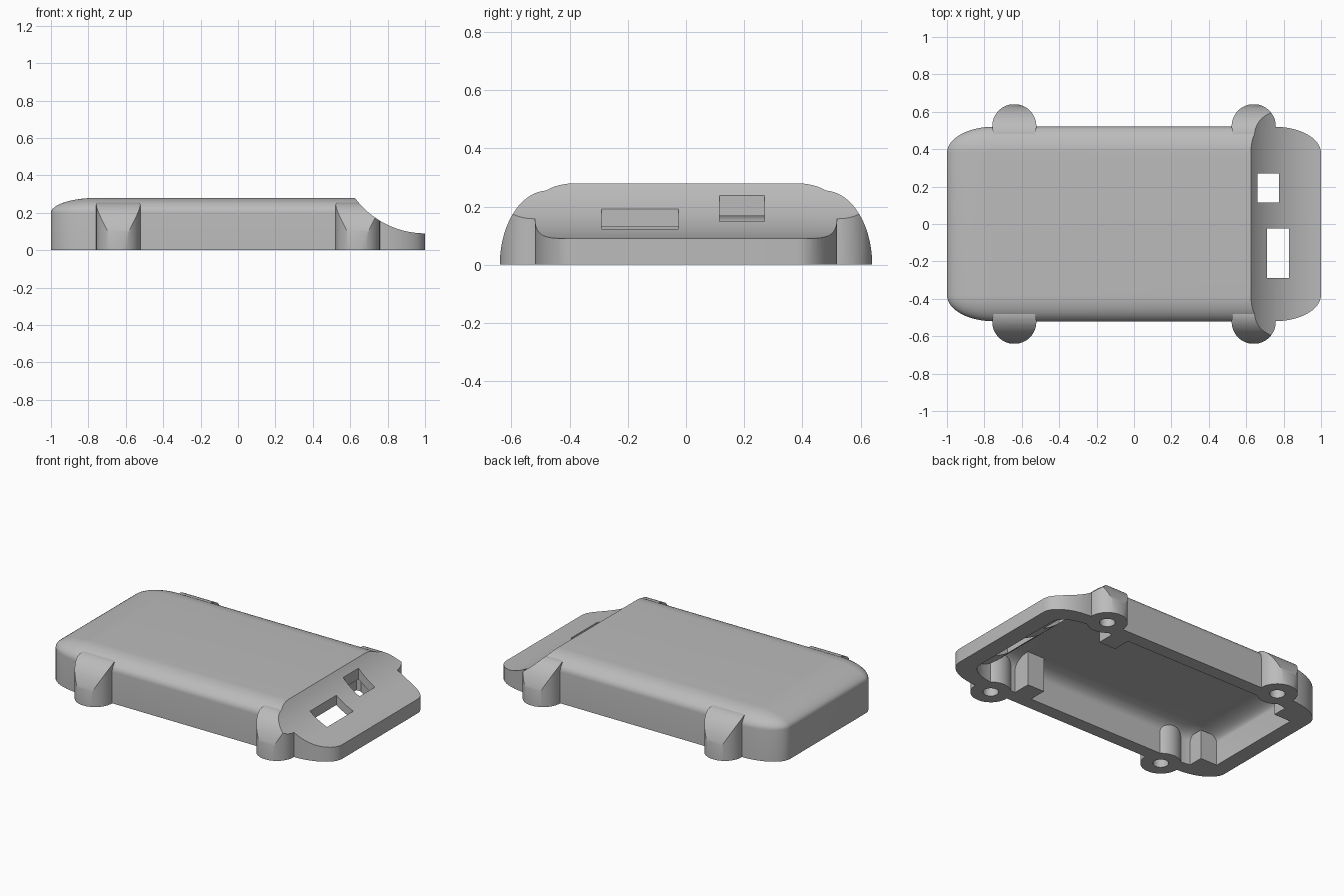
import bpy, bmesh
from math import sin, cos, pi, radians

cube = bpy.data.objects.get("Cube")
if cube:
    bpy.data.objects.remove(cube, do_unlink=True)

grey = bpy.data.materials.new("plain grey")
grey.use_nodes = True
COLOR = (0.5, 0.5, 0.5, 1)
grey.diffuse_color = COLOR
grey.node_tree.nodes["Principled BSDF"].inputs["Base Color"].default_value = COLOR


def finish(bm, name):
    bmesh.ops.remove_doubles(bm, verts=bm.verts, dist=1e-5)
    bmesh.ops.recalc_face_normals(bm, faces=bm.faces)
    mesh = bpy.data.meshes.new(name)
    bm.to_mesh(mesh)
    bm.free()
    obj = bpy.data.objects.new(name, mesh)
    mesh.materials.append(grey)
    bpy.context.collection.objects.link(obj)
    return obj


def loft(name, rings):
    """Closed solid through equal-length rings of points."""
    bm = bmesh.new()
    loops = [[bm.verts.new(p) for p in ring] for ring in rings]
    n = len(loops[0])
    for a, b in zip(loops, loops[1:]):
        for i in range(n):
            j = (i + 1) % n
            bm.faces.new((a[i], a[j], b[j], b[i]))
    bm.faces.new(loops[0])
    bm.faces.new(loops[-1])
    return finish(bm, name)


def box(name, x0, x1, y0, y1, z0, z1):
    return loft(name, [[(x0, y0, z), (x1, y0, z), (x1, y1, z), (x0, y1, z)]
                       for z in (z0, z1)])


def pillow(name, x0, x1, half_y, z0, z1, rx, ry, rz, steps=12):
    """Box with ellipsoidal upper edges and elliptical plan corners."""
    def ring(scale, z):
        pts = []
        for q in range(4):
            sx, sy = ((1, 1), (-1, 1), (-1, -1), (1, -1))[q]
            cx = x1 - rx if sx > 0 else x0 + rx
            for k in range(steps + 1):
                a = (q + k / steps) * pi / 2
                pts.append((cx + rx * scale * cos(a),
                            sy * (half_y - ry) + ry * scale * sin(a), z))
        return pts
    rings = [ring(1, z0)]
    for k in range(steps + 1):
        t = k / steps * pi / 2
        rings.append(ring(cos(t), z1 - rz + rz * sin(t)))
    return loft(name, rings)


def cylinder(name, x, y, r, z0, z1, n=48):
    return loft(name, [[(x + r * cos(2 * pi * i / n), y + r * sin(2 * pi * i / n), z)
                        for i in range(n)] for z in (z0, z1)])


def scoop(name, r, n=160):
    """Cylinder lying along y that hollows the connector end."""
    return loft(name, [[(1 + r * cos(2 * pi * i / n), y, 0.555 + r * sin(2 * pi * i / n))
                        for i in range(n)] for y in (-1, 1)])


def combine(obj, tool, operation):
    mod = obj.modifiers.new(operation.lower(), "BOOLEAN")
    mod.operation, mod.object, mod.solver = operation, tool, "EXACT"
    bpy.context.view_layer.objects.active = obj
    bpy.ops.object.modifier_apply(modifier=mod.name)
    bpy.data.objects.remove(tool, do_unlink=True)


# Hollow shell, with a roof that follows the scooped end
case = pillow("case_shell", -1, 1, 0.52, 0, 0.28, 0.25, 0.14, 0.08)
cavity = pillow("cavity_cutter", -0.9, 0.89, 0.435, -0.1, 0.22, 0.2, 0.11, 0.07)
combine(cavity, scoop("roof_keeper", 0.515), "DIFFERENCE")
combine(case, cavity, "DIFFERENCE")

# Screw lugs with curved shoulders, inner ribs and corner posts
for sx in (-1, 1):
    for sy in (-1, 1):
        lug = cylinder("screw_lug", sx * 0.64, sy * 0.523, 0.118, 0, 0.3)
        arc = [(0.475 + 0.165 * cos(pi / 2 * k / 24), 0.255 * sin(pi / 2 * k / 24))
               for k in range(25)]
        section = [(0.645, -0.05), (0.641, -0.01)] + arc + [(0.35, 0.255), (0.35, -0.05)]
        shoulder = loft("lug_shoulder", [[(x, sy * y, z) for y, z in section]
                                         for x in (sx * 0.64 - 0.2, sx * 0.64 + 0.2)])
        combine(lug, shoulder, "INTERSECT")
        combine(case, lug, "UNION")
for sy in (-1, 1):
    y0, y1 = sorted((sy * 0.32, sy * 0.46))
    combine(case, box("inner_rib", 0.41, 0.53, y0, y1, 0, 0.235), "UNION")
    y0, y1 = sorted((sy * 0.33, sy * 0.45))
    combine(case, box("corner_post", -0.93, -0.78, y0, y1, 0, 0.19), "UNION")

# Scooped end, two port openings and blind screw holes
combine(case, scoop("scoop_cutter", 0.465), "DIFFERENCE")
combine(case, box("port_small", 0.66, 0.775, 0.115, 0.27, -0.1, 0.5), "DIFFERENCE")
combine(case, box("port_large", 0.71, 0.83, -0.29, -0.025, -0.1, 0.5), "DIFFERENCE")
for sx in (-1, 1):
    for sy in (-1, 1):
        hole = cylinder("screw_hole", sx * 0.64, sy * 0.523, 0.045, -0.1, 0.13, 32)
        combine(case, hole, "DIFFERENCE")

bpy.ops.object.select_all(action="DESELECT")
case.select_set(True)
bpy.context.view_layer.objects.active = case
bpy.ops.object.shade_smooth_by_angle(angle=radians(30))
